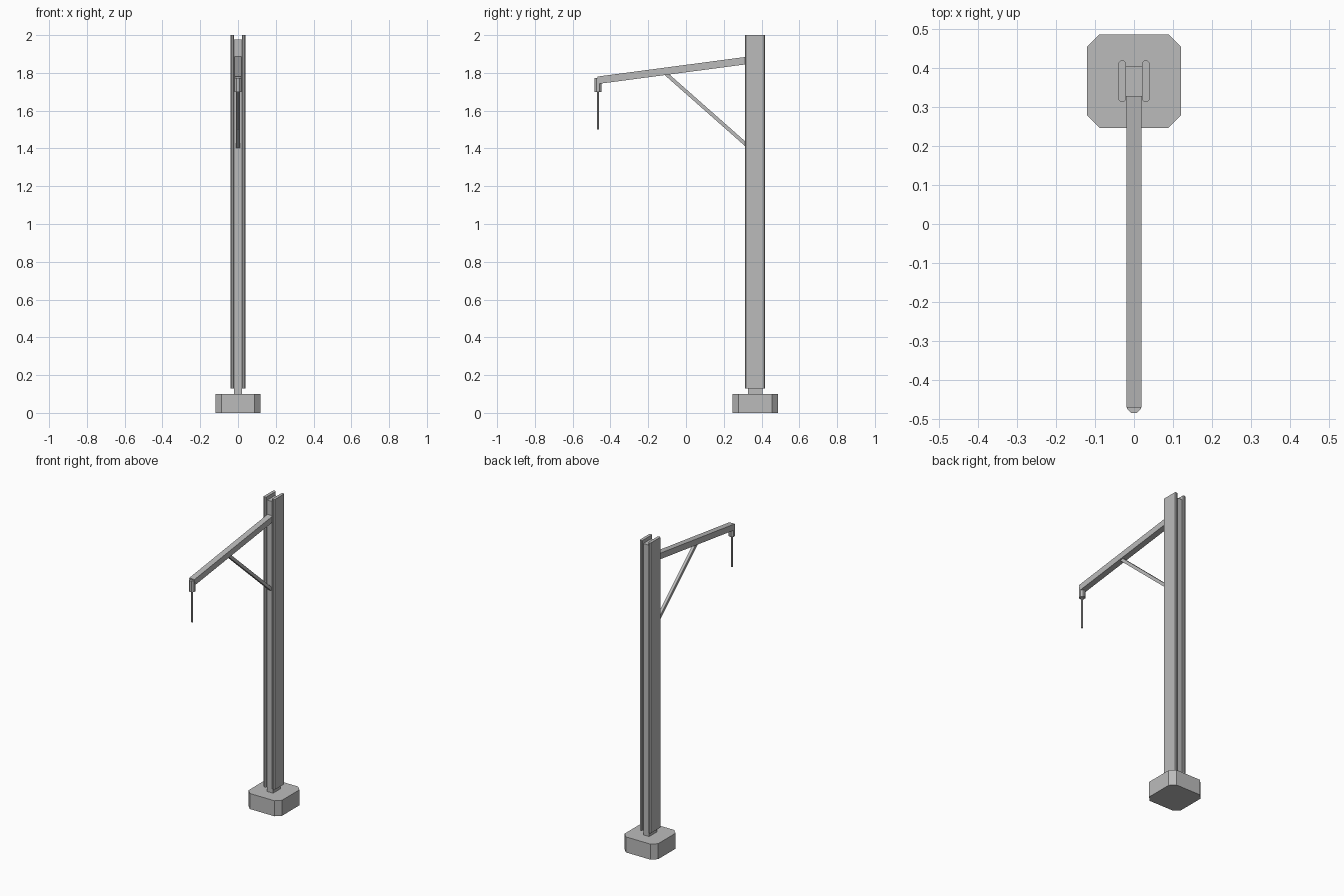
import bpy, bmesh, math
from mathutils import Matrix, Vector

default = bpy.data.objects.get("Cube")
if default:
    bpy.data.objects.remove(default)

grey = bpy.data.materials.new("plain_grey")
grey.use_nodes = True
COLOUR = (0.5, 0.5, 0.5, 1)
grey.diffuse_color = COLOUR
grey.node_tree.nodes["Principled BSDF"].inputs["Base Color"].default_value = COLOUR

POST_Y = 0.366
TIP_Y = -0.466


def finish(name, bm, matrix=Matrix()):
    mesh = bpy.data.meshes.new(name)
    bm.to_mesh(mesh)
    bm.free()
    mesh.transform(matrix)
    mesh.materials.append(grey)
    obj = bpy.data.objects.new(name, mesh)
    bpy.context.collection.objects.link(obj)
    return obj


def block(name, size, centre, chamfer=0.0):
    """Box with optional chamfers on its vertical edges."""
    bm = bmesh.new()
    bmesh.ops.create_cube(bm, size=1)
    bmesh.ops.scale(bm, vec=size, verts=bm.verts)
    if chamfer:
        upright = [e for e in bm.edges
                   if abs(e.verts[0].co.z - e.verts[1].co.z) > 1e-4]
        bmesh.ops.bevel(bm, geom=upright, offset=chamfer, segments=1,
                        affect='EDGES')
    return finish(name, bm, Matrix.Translation(centre))


def rod(name, start, end, radius, sides):
    """Flat-sided cylinder between two points."""
    start, end = Vector(start), Vector(end)
    axis = end - start
    bm = bmesh.new()
    bmesh.ops.create_cone(bm, cap_ends=True, segments=sides, radius1=radius,
                          radius2=radius, depth=axis.length)
    turn = axis.to_track_quat('Z', 'Y').to_matrix().to_4x4()
    spin = Matrix.Rotation(math.pi / sides, 4, 'Z')
    return finish(name, bm, Matrix.Translation((start + end) / 2) @ turn @ spin)


def beam(name, start, end, width, depth):
    """Square-cut bar between two points in the YZ plane."""
    start, end = Vector(start), Vector(end)
    axis = end - start
    bm = bmesh.new()
    bmesh.ops.create_cube(bm, size=1)
    bmesh.ops.scale(bm, vec=(width, axis.length, depth), verts=bm.verts)
    tilt = Matrix.Rotation(math.atan2(axis.z, axis.y), 4, 'X')
    return finish(name, bm, Matrix.Translation((start + end) / 2) @ tilt)


# Footing and the post made of a web between two channels
block("footing", (0.24, 0.24, 0.1), (0, POST_Y, 0.05), 0.032)
block("post_web", (0.042, 0.078, 1.887), (0, POST_Y, 1.0335))
for side, x in (("left", 0.03), ("right", -0.03)):
    block(side + "_post_flange", (0.019, 0.105, 1.87), (x, POST_Y, 1.065), 0.005)

# Sloping arm and its diagonal brace
beam("arm", (0, -0.467, 1.761), (0, 0.34, 1.868), 0.038, 0.039)
beam("brace", (0, -0.115, 1.803), (0, 0.33, 1.41), 0.019, 0.019)

# Hanging fitting at the arm tip
rod("tip_socket", (0, TIP_Y, 1.7), (0, TIP_Y, 1.772), 0.0195, 8)
rod("hanging_rod", (0, TIP_Y, 1.5), (0, TIP_Y, 1.71), 0.006, 8)
